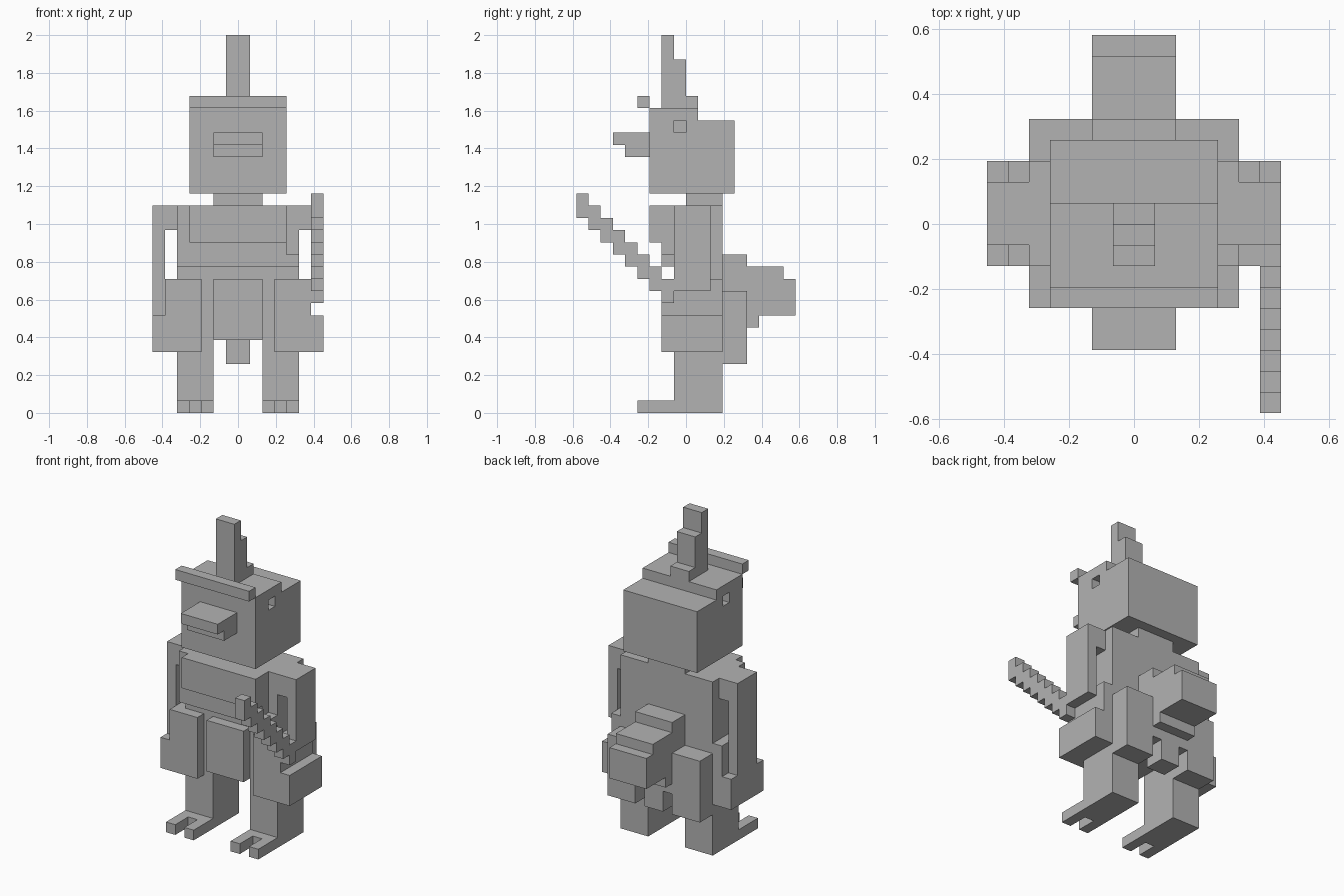
import bpy
import bmesh

U = 2 / 31  # one block

if "Cube" in bpy.data.objects:
    bpy.data.objects.remove(bpy.data.objects["Cube"], do_unlink=True)

grey = bpy.data.materials.new("plain grey")
grey.use_nodes = True
COLOUR = (0.45, 0.45, 0.45, 1)
grey.diffuse_color = COLOUR
grey.node_tree.nodes["Principled BSDF"].inputs["Base Color"].default_value = COLOUR


def profile(name, outline, x0, x1):
    """Extrude a side outline of (y, z) block positions from x0 to x1."""
    bm = bmesh.new()
    face = bm.faces.new([bm.verts.new((x0 * U, y * U, z * U)) for y, z in outline])
    result = bmesh.ops.extrude_face_region(bm, geom=[face])
    verts = [g for g in result["geom"] if isinstance(g, bmesh.types.BMVert)]
    bmesh.ops.translate(bm, verts=verts, vec=((x1 - x0) * U, 0, 0))
    bmesh.ops.recalc_face_normals(bm, faces=bm.faces)
    mesh = bpy.data.meshes.new(name)
    bm.to_mesh(mesh)
    bm.free()
    mesh.materials.append(grey)
    obj = bpy.data.objects.new(name, mesh)
    bpy.context.scene.collection.objects.link(obj)
    return obj


def box(name, x, y, z):
    return profile(name, [(y[0], z[0]), (y[1], z[0]), (y[1], z[1]), (y[0], z[1])], *x)


def pair(name, x, y, z):
    box("left_" + name, x, y, z)
    box("right_" + name, (-x[1], -x[0]), y, z)


def cut(obj, cutter):
    mod = obj.modifiers.new("cut", "BOOLEAN")
    mod.operation = "DIFFERENCE"
    mod.solver = "EXACT"
    mod.object = cutter
    bpy.context.view_layer.update()
    graph = bpy.context.evaluated_depsgraph_get()
    mesh = bpy.data.meshes.new_from_object(obj.evaluated_get(graph))
    obj.modifiers.clear()
    obj.data = mesh
    bpy.data.objects.remove(cutter, do_unlink=True)


# Head with sunken eyes
head = profile("head", [(-3, 18), (4, 18), (4, 24), (1, 24), (1, 25), (-3, 25)], -4, 4)
for side in (-4, 4):
    cut(head, box("eye_cutter", (side - 1, side + 1), (-1, 0), (23, 24)))
box("brow", (-4, 4), (-4, -3), (25, 26))
profile("crest", [(-2, 25), (1, 25), (1, 26), (0, 26), (0, 29), (-1, 29), (-1, 31), (-2, 31)], -1, 1)
profile("beak", [(-3, 21), (-3, 23), (-6, 23), (-6, 22), (-5, 22), (-5, 21)], -2, 2)
box("neck", (-2, 2), (0, 3), (17, 18))

# Torso and layered chest
box("torso", (-5, 5), (-1, 3), (6, 17))
box("chest", (-5, 4), (-2, -1), (12, 17))
box("chest_corner", (4, 5), (-2, -1), (12, 13))
box("breastplate", (-4, 4), (-3, -2), (14, 17))

# Skirt panels
box("front_panel", (-2, 2), (-2, -1), (6, 11))
pair("hip_front", (3, 5), (-2, -1), (5, 11))
pair("hip_side", (5, 6), (-2, 3), (5, 11))
pair("hip_pouch", (6, 7), (-2, 3), (5, 8))
pair("back_panel", (2, 5), (3, 5), (4, 10))

# Arms
pair("shoulder", (5, 6), (-1, 2), (15, 17))
box("left_arm", (6, 7), (-1, 2), (10, 17))
box("right_arm", (-7, -6), (-1, 2), (8, 17))

# Stepped blade held forward
upper, lower = [], []
for i in range(8):
    upper += [(i - 9, 18 - i), (i - 8, 18 - i)]
    lower += [(i - 9, 16 - i), (i - 8, 16 - i)]
profile("blade", upper + lower[::-1], 6, 7)

# Tail
profile("tail", [(3, 6), (5, 6), (5, 7), (6, 7), (6, 8), (9, 8), (9, 11),
                 (8, 11), (8, 12), (5, 12), (5, 13), (3, 13)], -2, 2)
box("tail_underside", (-1, 1), (3, 5), (4, 6))

# Legs and two-toed feet
pair("leg", (2, 5), (-1, 3), (0, 6))
pair("foot", (2, 5), (-2, -1), (0, 1))
pair("inner_toe", (2, 3), (-4, -2), (0, 1))
pair("outer_toe", (4, 5), (-4, -2), (0, 1))
